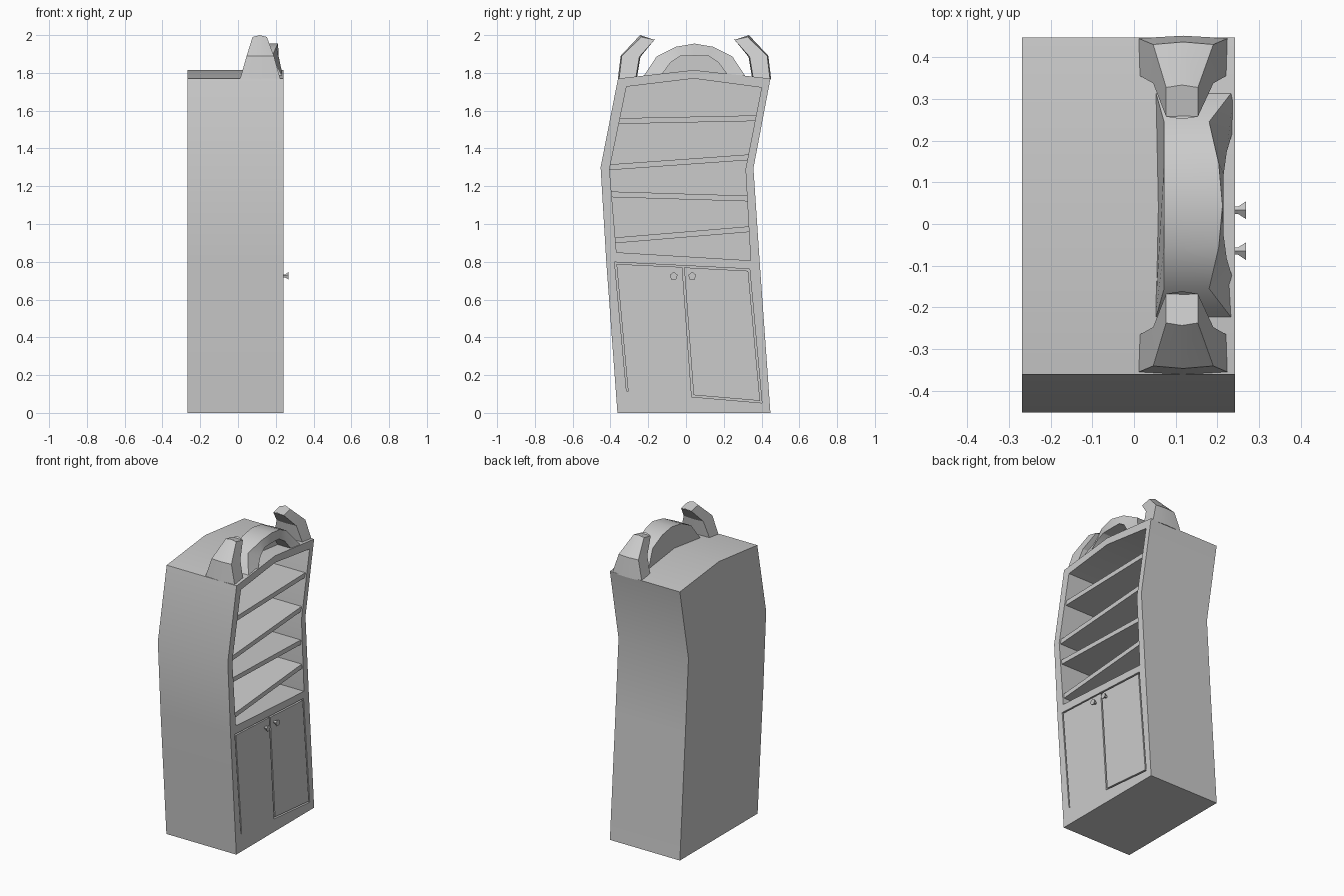
import bpy, bmesh, math

if "Cube" in bpy.data.objects:
    bpy.data.objects.remove(bpy.data.objects["Cube"])

BACK, FRONT, MID = -0.268, 0.242, 0.045   # depth limits and centre line of the top ornaments


def make(name, verts, faces, angle=30):
    me = bpy.data.meshes.new(name)
    me.from_pydata(verts, [], faces)
    bm = bmesh.new()
    bm.from_mesh(me)
    bmesh.ops.recalc_face_normals(bm, faces=bm.faces)
    bm.to_mesh(me)
    bm.free()
    ob = bpy.data.objects.new(name, me)
    bpy.context.collection.objects.link(ob)
    return ob


def loft(name, rings, closed=True, caps=True):
    n = len(rings[0])
    verts = [v for r in rings for v in r]
    faces = []
    for i in range(len(rings) - 1):
        for j in range(n if closed else n - 1):
            k = (j + 1) % n
            faces.append((i * n + j, i * n + k, (i + 1) * n + k, (i + 1) * n + j))
    if caps:
        faces += [tuple(range(n)), tuple(range(len(verts) - n, len(verts)))]
    return make(name, verts, faces)


def prism(name, profile, x0, x1):
    return loft(name, [[(x, y, z) for y, z in profile] for x in (x0, x1)])


def smooth(ob, deg):
    bpy.ops.object.select_all(action='DESELECT')
    ob.select_set(True)
    bpy.context.view_layer.objects.active = ob
    bpy.ops.object.shade_smooth_by_angle(angle=math.radians(deg))


# Crooked cabinet body with shelf opening and door recess
body = prism("cabinet_body", [(-.363, 0), (.447, 0), (.39, .8), (.357, 1.295), (.447, 1.77),
                              (MID - .005, 1.815), (-.36, 1.77), (-.452, 1.3), (-.422, .8)], BACK, FRONT)
opening = prism("opening_cutter", [(-.368, .85), (.342, .807), (.315, 1.29), (.40, 1.722),
                                   (.04, 1.77), (-.315, 1.727), (-.405, 1.29)], BACK + .045, FRONT + .1)
recess = prism("door_cutter", [(-.315, .115), (.402, .053), (.337, .762), (-.378, .798)],
               FRONT - .02, FRONT + .1)
for cutter in (opening, recess):
    cutter.hide_render = True
    mod = body.modifiers.new("cut", 'BOOLEAN')
    mod.object, mod.operation, mod.solver = cutter, 'DIFFERENCE', 'EXACT'
    bpy.context.view_layer.objects.active = body
    bpy.ops.object.modifier_apply(modifier=mod.name)
    bpy.data.objects.remove(cutter)
smooth(body, 30)

# Tilted shelves: left y, left top z, right y, right top z
for i, (yl, zl, yr, zr) in enumerate([(-.355, 1.56, .37, 1.575), (-.41, 1.315, .33, 1.368),
                                      (-.40, 1.172, .327, 1.15), (-.38, .928, .34, .988)]):
    prism(f"shelf_{i + 1}", [(yl, zl - .03), (yr, zr - .03), (yr, zr), (yl, zl)],
          BACK + .04, FRONT - .01)

# Doors
prism("left_door", [(-.306, .106), (.030, .085), (-.020, .772), (-.368, .788)], FRONT - .03, FRONT)
prism("right_door", [(.040, .094), (.392, .064), (.329, .752), (-.010, .770)], FRONT - .03, FRONT)

# Five-sided flared knobs
for name, y, z in (("left_knob", -.065, .724), ("right_knob", .033, .724)):
    rings = [[(x, y + r * math.sin(a), z + r * math.cos(a))
              for a in (math.tau * k / 5 for k in range(5))]
             for x, r in ((FRONT - .005, .009), (.249, .009), (.268, .022))]
    loft(name, rings)

# Horns: outer offset, outer z, inner offset, inner z, x min, x max for each section
sections = [(.400, 1.765, .312, 1.765, .010, .225),
            (.385, 1.890, .292, 1.885, .046, .190),
            (.282, 1.990, .212, 1.975, .077, .153)]
for name, s in (("right_horn", 1), ("left_horn", -1)):
    rings = []
    for k, (yo, zo, yi, zi, xa, xb) in enumerate(sections):
        xm, lift = (xa + xb) / 2, .010 if k == 2 else 0
        rings.append([(x, MID + s * y, z) for x, y, z in (
            (xa, yo, zo), (xm, yo + .006, zo + lift), (xb, yo, zo),
            (xb, yi, zi), (xm, yi - .006, zi + lift), (xa, yi, zi))])
    smooth(loft(name, rings), 25)

# Arched crest with a recessed front
def arch(half):
    pts = half + [(x, -y, z) for x, y, z in reversed(half[:-1])]
    return [(x, MID + y, z) for x, y, z in pts]


outer = [(.240, .278, 1.77), (.180, .20, 1.888), (.203, .10, 1.938), (.212, 0, 1.955)]
inner = [(.240, .188, 1.77), (.222, .127, 1.855), (.215, .075, 1.889), (.214, 0, 1.891)]
back_x = (.05, .072, .072, .072)
back = [(x, y, z) for x, (_, y, z) in zip(back_x, outer)]
deep = [(.14, y, z) for _, y, z in inner]
smooth(loft("crest_arch", [arch(r) for r in (back, outer, inner, deep)], closed=False), 30)
